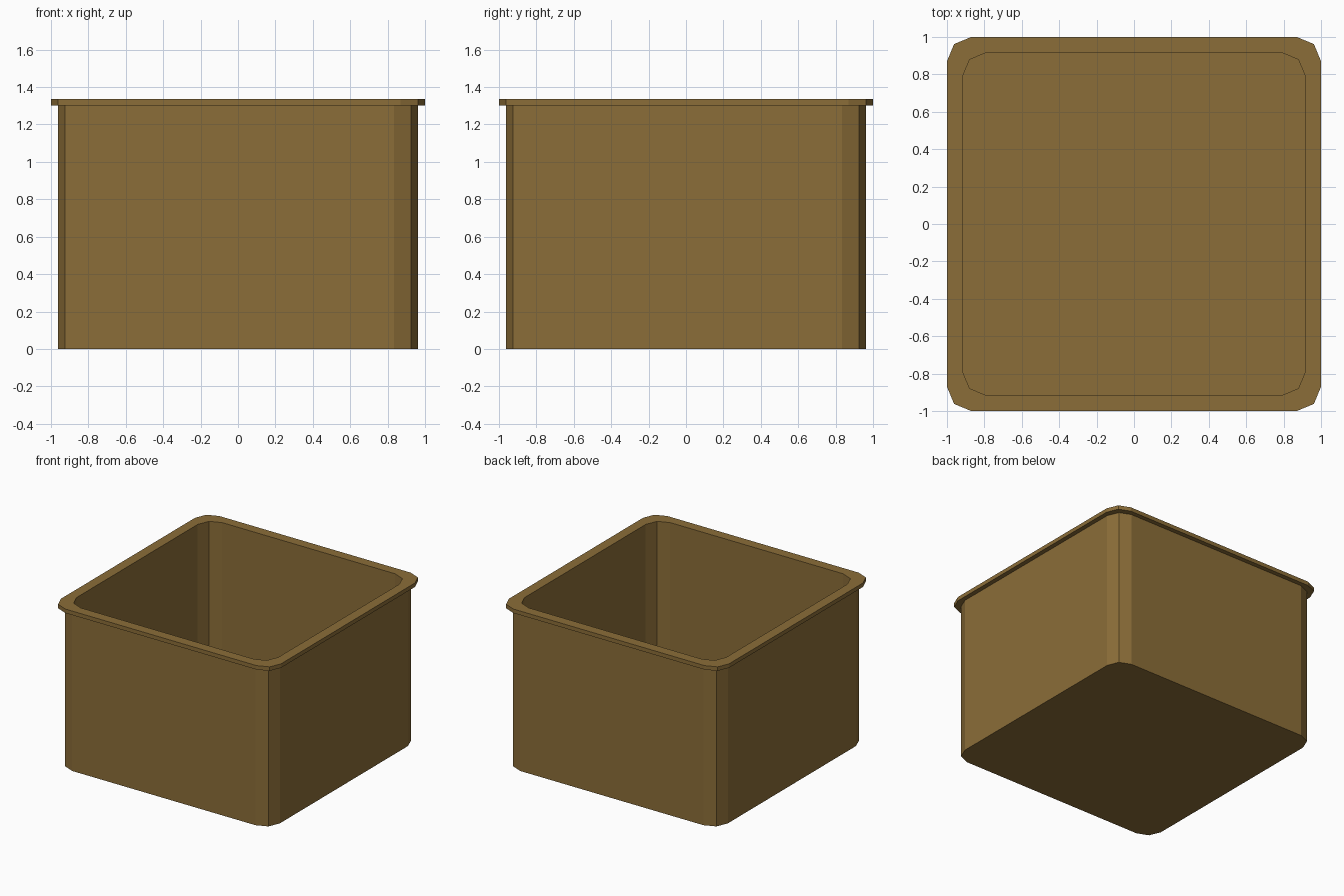
import bpy, bmesh, math

if "Cube" in bpy.data.objects:
    bpy.data.objects.remove(bpy.data.objects["Cube"])

RADIUS = 0.13
SEGMENTS = 2


def ring(bm, half, z):
    """Rounded-square loop of vertices at height z."""
    c = half - RADIUS
    verts = []
    for q, (sx, sy) in enumerate([(1, 1), (-1, 1), (-1, -1), (1, -1)]):
        for i in range(SEGMENTS + 1):
            a = math.pi / 2 * (q + i / SEGMENTS)
            verts.append(bm.verts.new((sx * c + RADIUS * math.cos(a),
                                       sy * c + RADIUS * math.sin(a), z)))
    return verts


# Wall profile: outside wall, overhanging rim, inside wall (half width, height)
profile = [(0.963, 0), (0.963, 1.302), (1.0, 1.302), (1.0, 1.335),
           (0.917, 1.335), (0.917, 0.046)]

bm = bmesh.new()
rings = [ring(bm, h, z) for h, z in profile]
for lo, hi in zip(rings, rings[1:]):
    n = len(lo)
    for i in range(n):
        j = (i + 1) % n
        bm.faces.new((lo[i], lo[j], hi[j], hi[i]))

# Underside and inner floor
bm.faces.new(rings[0][::-1])
bm.faces.new(rings[-1])
bmesh.ops.recalc_face_normals(bm, faces=bm.faces)

mesh = bpy.data.meshes.new("open_box")
bm.to_mesh(mesh)
bm.free()
box = bpy.data.objects.new("open_box", mesh)
bpy.context.collection.objects.link(box)

# Brown colour
mat = bpy.data.materials.new("brown")
mat.diffuse_color = (0.26, 0.155, 0.04, 1)
mat.use_nodes = True
mat.node_tree.nodes["Principled BSDF"].inputs["Base Color"].default_value = mat.diffuse_color
mesh.materials.append(mat)
